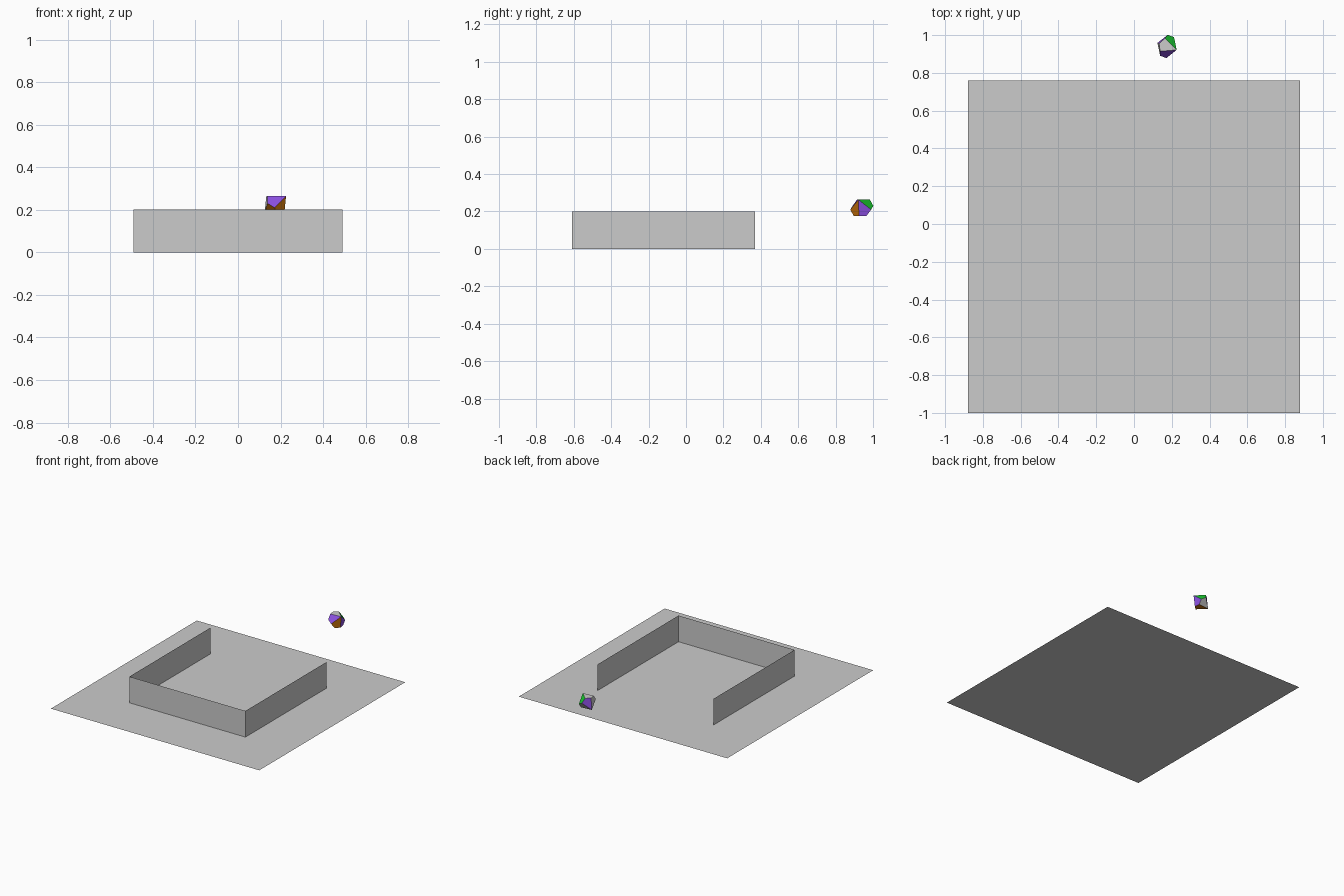
import bpy, bmesh, math
from mathutils import Matrix, Vector

cube = bpy.data.objects.get("Cube")
if cube:
    bpy.data.objects.remove(cube)


def material(name, rgb):
    m = bpy.data.materials.new(name)
    m.use_nodes = True
    color = (*rgb, 1)
    m.diffuse_color = color
    m.node_tree.nodes["Principled BSDF"].inputs["Base Color"].default_value = color
    return m


gray = material("light_gray", (0.6, 0.6, 0.6))
purple = material("purple", (0.26, 0.08, 0.75))
orange = material("orange", (0.55, 0.16, 0.003))
green = material("green", (0.01, 0.58, 0.03))


def add_object(name, bm, materials):
    mesh = bpy.data.meshes.new(name)
    bm.to_mesh(mesh)
    bm.free()
    for m in materials:
        mesh.materials.append(m)
    obj = bpy.data.objects.new(name, mesh)
    bpy.context.collection.objects.link(obj)
    return obj


def sheet(name, corners):
    bm = bmesh.new()
    bm.faces.new([bm.verts.new(c) for c in corners])
    return add_object(name, bm, [gray])


def wall(name, start, end, height=0.2):
    return sheet(name, [(*start, 0), (*end, 0), (*end, height), (*start, height)])


# Flat square floor
MID_Y, F = -0.12, 0.88
sheet("floor", [(-F, MID_Y - F, 0), (F, MID_Y - F, 0), (F, MID_Y + F, 0), (-F, MID_Y + F, 0)])

# Three thin walls, open at the back
W = 0.49
front, back = MID_Y - W, MID_Y + W
wall("front_wall", (-W, front), (W, front))
wall("left_wall", (W, front), (W, back))
wall("right_wall", (-W, back), (-W, front))

# Ten-sided die: two poles and a zigzag ring of kite faces
r = 0.062
h = 1.12 * r
c36 = math.cos(math.radians(36))
c = h * (1 - c36) / (1 + c36)
bm = bmesh.new()
poles = [bm.verts.new((0, 0, h)), bm.verts.new((0, 0, -h))]
ring = []
for i in range(10):
    a = math.radians(36 * i)
    ring.append(bm.verts.new((r * math.cos(a), r * math.sin(a), c if i % 2 else -c)))

palette = [gray, purple, orange, green]
face_colors = [gray, gray, purple, orange, orange, orange, purple, gray, green, purple]
for i, mat in enumerate(face_colors):
    face = bm.faces.new([poles[i % 2], ring[i - 1], ring[i], ring[(i + 1) % 10]])
    face.material_index = palette.index(mat)
bmesh.ops.recalc_face_normals(bm, faces=bm.faces[:])

# Turn the die so its first face lies level on top
n = Vector((h + c, 0, r)).normalized()
u = Vector((-r, 0, h + c)).normalized()
up = Vector((0, 0, 1))
turn = math.radians(-20)
heading = Vector((math.cos(turn), math.sin(turn), 0))
local = Matrix((n, u, n.cross(u)))
world = Matrix((up, heading, up.cross(heading))).transposed()
bm.transform(Matrix.Translation((0.175, 0.94, 0.22)) @ (world @ local).to_4x4())
add_object("die", bm, palette)
